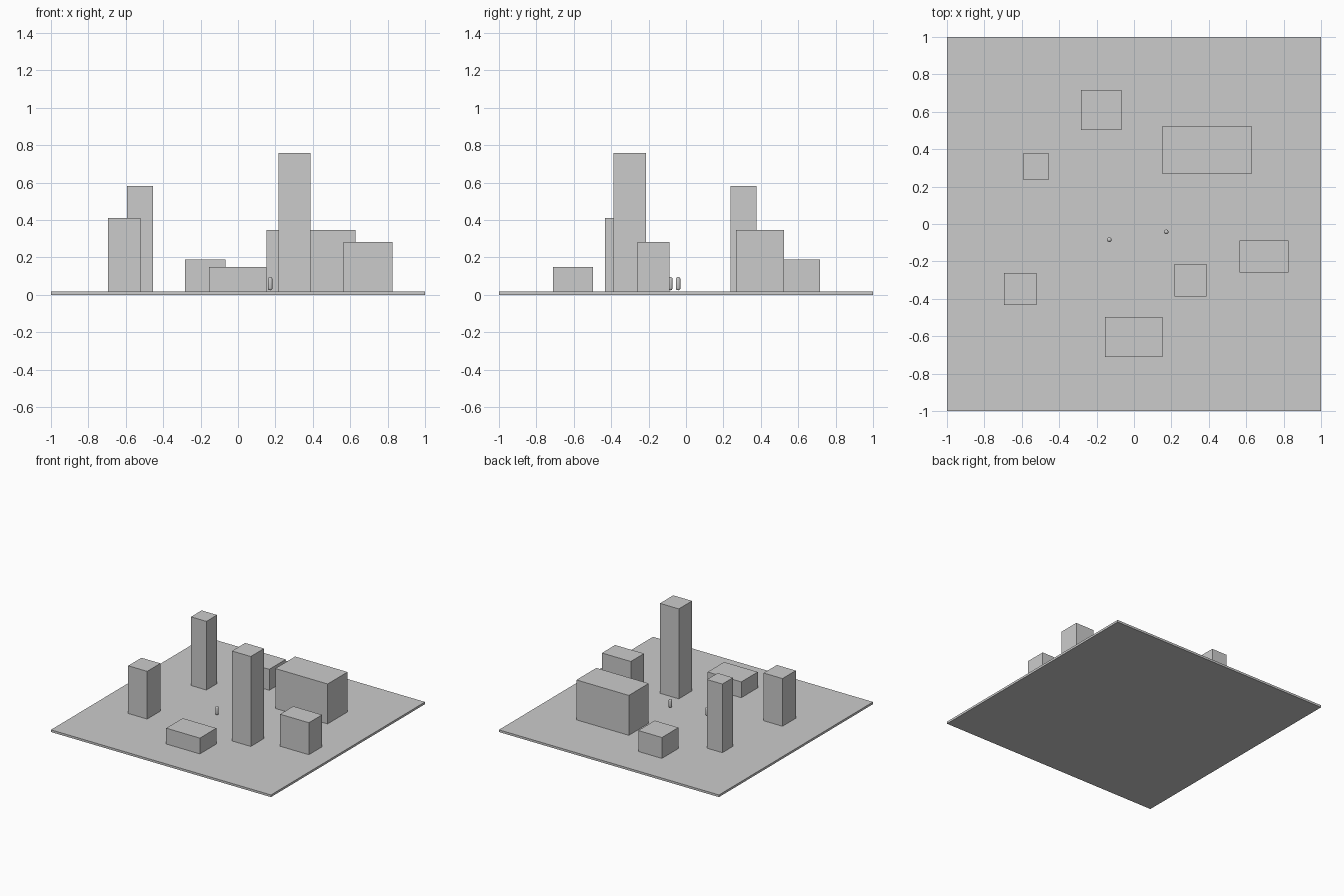
import bpy, bmesh

if "Cube" in bpy.data.objects:
    bpy.data.objects.remove(bpy.data.objects["Cube"])

BASE_TOP = 0.018


def finish(bm, name):
    mesh = bpy.data.meshes.new(name)
    bm.to_mesh(mesh)
    bm.free()
    obj = bpy.data.objects.new(name, mesh)
    bpy.context.collection.objects.link(obj)
    return obj


def block(name, x0, x1, y0, y1, z0, z1):
    bm = bmesh.new()
    bmesh.ops.create_cube(bm, size=1)
    for v in bm.verts:
        v.co = ((x0 + x1) / 2 + v.co.x * (x1 - x0),
                (y0 + y1) / 2 + v.co.y * (y1 - y0),
                (z0 + z1) / 2 + v.co.z * (z1 - z0))
    return finish(bm, name)


def capsule(name, x, y, z0, z1, r):
    # Sphere split at its middle and stretched into a pill
    bm = bmesh.new()
    bmesh.ops.create_uvsphere(bm, u_segments=16, v_segments=9, radius=r)
    for v in bm.verts:
        v.co.z += z1 - r if v.co.z > 0 else z0 + r
        v.co.x += x
        v.co.y += y
    for f in bm.faces:
        f.smooth = True
    return finish(bm, name)


# Ground slab
block("ground_slab", -1, 1, -1, 1, 0, BASE_TOP)

# Buildings: x range, y range, roof height
buildings = {
    "back_low_block": (-0.283, -0.068, 0.503, 0.717, 0.19),
    "left_tower": (-0.594, -0.454, 0.238, 0.376, 0.582),
    "wide_block": (0.152, 0.628, 0.267, 0.525, 0.346),
    "right_block": (0.563, 0.825, -0.258, -0.087, 0.281),
    "tall_tower": (0.216, 0.387, -0.387, -0.215, 0.757),
    "front_left_tower": (-0.694, -0.522, -0.434, -0.262, 0.41),
    "front_low_block": (-0.154, 0.152, -0.712, -0.498, 0.148),
}
for name, (x0, x1, y0, y1, top) in buildings.items():
    block(name, x0, x1, y0, y1, BASE_TOP, top)

# Two small standing figures hovering just above the slab
for name, x, y in (("left_figure", -0.132, -0.084), ("right_figure", 0.172, -0.042)):
    capsule(name, x, y, 0.024, 0.095, 0.0125)
